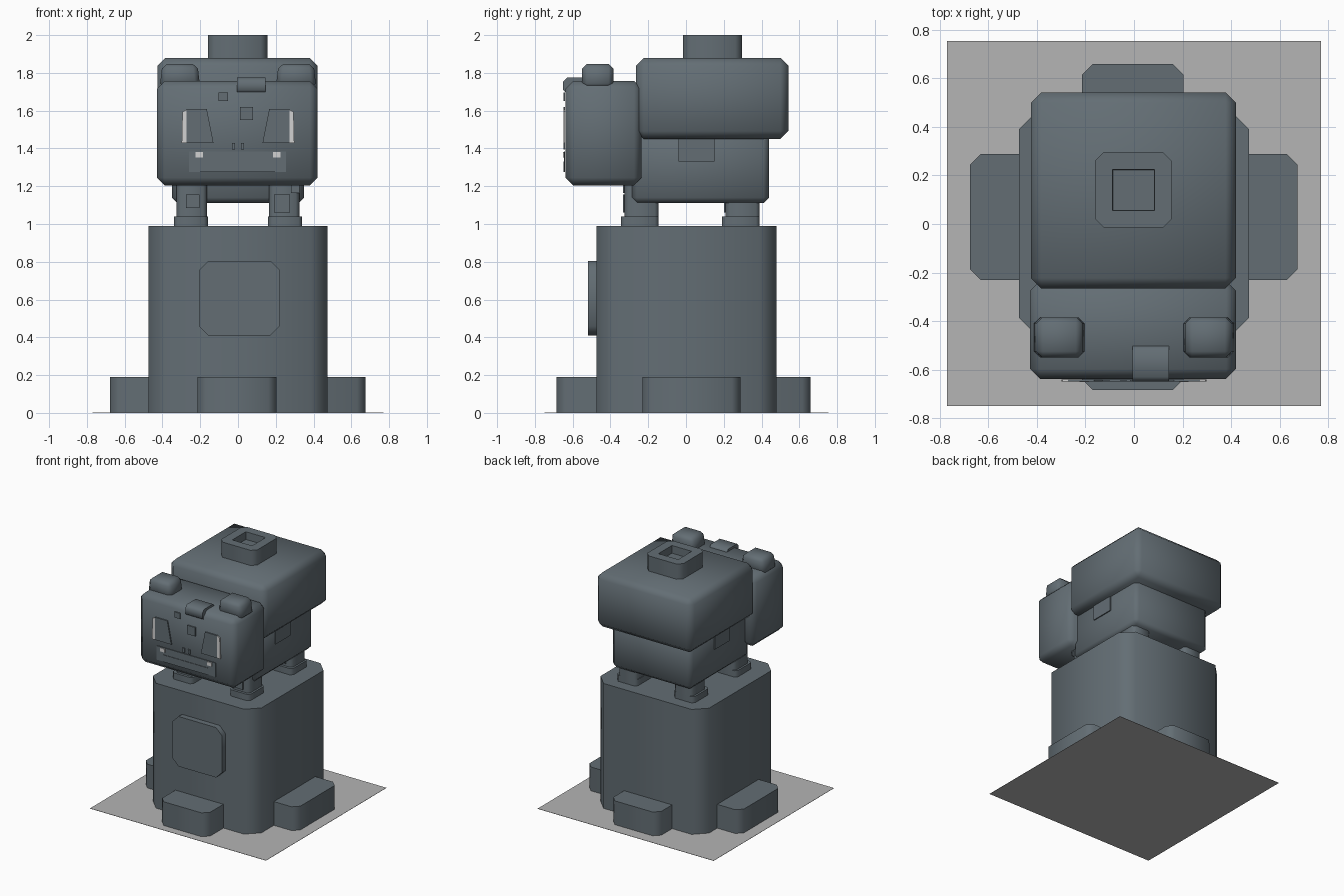
import bpy
import bmesh
import math

if "Cube" in bpy.data.objects:
    bpy.data.objects.remove(bpy.data.objects["Cube"], do_unlink=True)


def material(name, rgb):
    mat = bpy.data.materials.new(name)
    mat.use_nodes = True
    mat.diffuse_color = (*rgb, 1)
    mat.node_tree.nodes["Principled BSDF"].inputs["Base Color"].default_value = (*rgb, 1)
    return mat


slate = material("slate stone", (0.125, 0.155, 0.175))
white = material("eye white", (0.65, 0.65, 0.65))
grey = material("ground grey", (0.46, 0.46, 0.46))


def finish(name, bm, mat, smooth=True):
    bmesh.ops.recalc_face_normals(bm, faces=bm.faces)
    mesh = bpy.data.meshes.new(name)
    bm.to_mesh(mesh)
    bm.free()
    mesh.materials.append(mat)
    obj = bpy.data.objects.new(name, mesh)
    bpy.context.collection.objects.link(obj)
    if smooth:
        bpy.ops.object.select_all(action='DESELECT')
        obj.select_set(True)
        bpy.context.view_layer.objects.active = obj
        bpy.ops.object.shade_smooth_by_angle(angle=math.radians(50))
    return obj


def block(name, x, y, z, bevel=0, axis=None, taper=0, mat=slate, smooth=True, recess=None):
    """Box between ranges; bevels all edges, or only those running along one axis."""
    bm = bmesh.new()
    bmesh.ops.create_cube(bm, size=1)
    for v in bm.verts:
        top = v.co.z > 0
        for i, (lo, hi) in enumerate((x, y, z)):
            v.co[i] = lo if v.co[i] < 0 else hi
        if taper and top:
            v.co.x += taper if v.co.x < sum(x) / 2 else -taper
    if bevel:
        edges = [e for e in bm.edges if axis is None
                 or abs(e.verts[0].co[axis] - e.verts[1].co[axis]) > 0.01]
        bmesh.ops.bevel(bm, geom=edges, offset=bevel, segments=1, affect='EDGES')
    if recess:
        bm.normal_update()
        top = max(bm.faces, key=lambda f: f.calc_center_median().z)
        bmesh.ops.inset_region(bm, faces=[top], thickness=recess[0])
        bmesh.ops.inset_region(bm, faces=[top], thickness=0.004, depth=-recess[1])
    return finish(name, bm, mat, smooth)


def face_plate(name, outline, y=-0.64, depth=0.009, mat=slate):
    """Thin plate standing off the front of the head, from an x-z outline."""
    bm = bmesh.new()
    face = bm.faces.new([bm.verts.new((px, y, pz)) for px, pz in outline])
    new = bmesh.ops.extrude_face_region(bm, geom=[face])["geom"]
    for v in new:
        if isinstance(v, bmesh.types.BMVert):
            v.co.y -= depth
    return finish(name, bm, mat, False)


def rect(x0, x1, z0, z1):
    return [(x0, z0), (x1, z0), (x1, z1), (x0, z1)]


# Ground sheet with clipped corners
block("ground_sheet", (-0.77, 0.77), (-0.75, 0.755), (0, 0.002), 0.12, 2, mat=grey, smooth=False)

# Pedestal with crossing foot bars and a front panel
block("pedestal", (-0.475, 0.475), (-0.475, 0.48), (0.002, 0.99), 0.09, 2)
block("foot_bar_front_back", (-0.215, 0.205), (-0.685, 0.66), (0.002, 0.19), 0.045, 2)
block("foot_bar_sides", (-0.677, 0.675), (-0.23, 0.288), (0.002, 0.19), 0.045, 2)
block("front_panel", (-0.207, 0.222), (-0.52, -0.46), (0.41, 0.805), 0.05, 1)

# Legs with flared toes and knee patches
for side, sx in (("left", 1), ("right", -1)):
    for end, y0 in (("front", -0.325), ("back", 0.21)):
        x = sorted((sx * 0.165, sx * 0.325))
        block(f"{end}_{side}_leg", x, (y0, y0 + 0.18), (0.985, 1.3), 0.02, 2)
        toe = sorted((sx * 0.16, sx * 0.34))
        block(f"{end}_{side}_toes", toe, (y0 - 0.02, y0 + 0.18), (0.985, 1.04), 0.02, 2)
        knee = (0.19, 0.275, 1.06, 1.155) if sx > 0 else (-0.275, -0.205, 1.085, 1.155)
        face_plate(f"{end}_{side}_knee_patch", rect(*knee), y0)
face_plate("left_shoulder_patch", rect(0.28, 0.325, 1.165, 1.21), -0.325)

# Body, shell and the hollow knob on top
block("body", (-0.35, 0.35), (-0.29, 0.44), (1.11, 1.5), 0.03)
for side, sx in (("left", 1), ("right", -1)):
    block(f"{side}_flank_patch", sorted((sx * 0.34, sx * 0.358)), (-0.04, 0.15), (1.33, 1.46), smooth=False)
block("shell", (-0.425, 0.42), (-0.265, 0.542), (1.45, 1.88), 0.042)
block("knob", (-0.16, 0.155), (-0.015, 0.296), (1.86, 2), 0.035, 2, recess=(0.077, 0.06))

# Head and ears
block("head", (-0.428, 0.42), (-0.638, -0.235), (1.205, 1.757), 0.04)
for side, sx in (("left", 1), ("right", -1)):
    block(f"{side}_ear", sorted((sx * 0.2, sx * 0.415)), (-0.55, -0.385), (1.72, 1.848), 0.025, taper=0.015)
block("forehead_tuft", (-0.006, 0.145), (-0.65, -0.5), (1.69, 1.775), 0.02, 0)

# Eyes: dark lids with a white strip on the outer side
for side, sx in (("left", 1), ("right", -1)):
    lid = [(0.13, 1.43), (0.272, 1.43), (0.272, 1.608), (0.165, 1.608)]
    strip = [(0.272, 1.43), (0.298, 1.43), (0.294, 1.595), (0.272, 1.605)]
    face_plate(f"{side}_eyelid", [(sx * a, b) for a, b in lid])
    face_plate(f"{side}_eye_white", [(sx * a, b) for a, b in strip], mat=white)
    # Nostrils and teeth
    face_plate(f"{side}_nostril", rect(sx * 0.015, sx * 0.033, 1.395, 1.43))
    face_plate(f"{side}_tooth", rect(sx * 0.185, sx * 0.225, 1.352, 1.38), -0.643, mat=white)

# Mouth, lower lip and forehead patches
face_plate("mouth", rect(-0.26, 0.255, 1.275, 1.385), depth=0.005)
face_plate("lower_lip", rect(-0.2, 0.195, 1.275, 1.33))
face_plate("brow_patch", rect(0.01, 0.08, 1.55, 1.62))
face_plate("small_brow_patch", rect(-0.103, -0.053, 1.652, 1.697))
